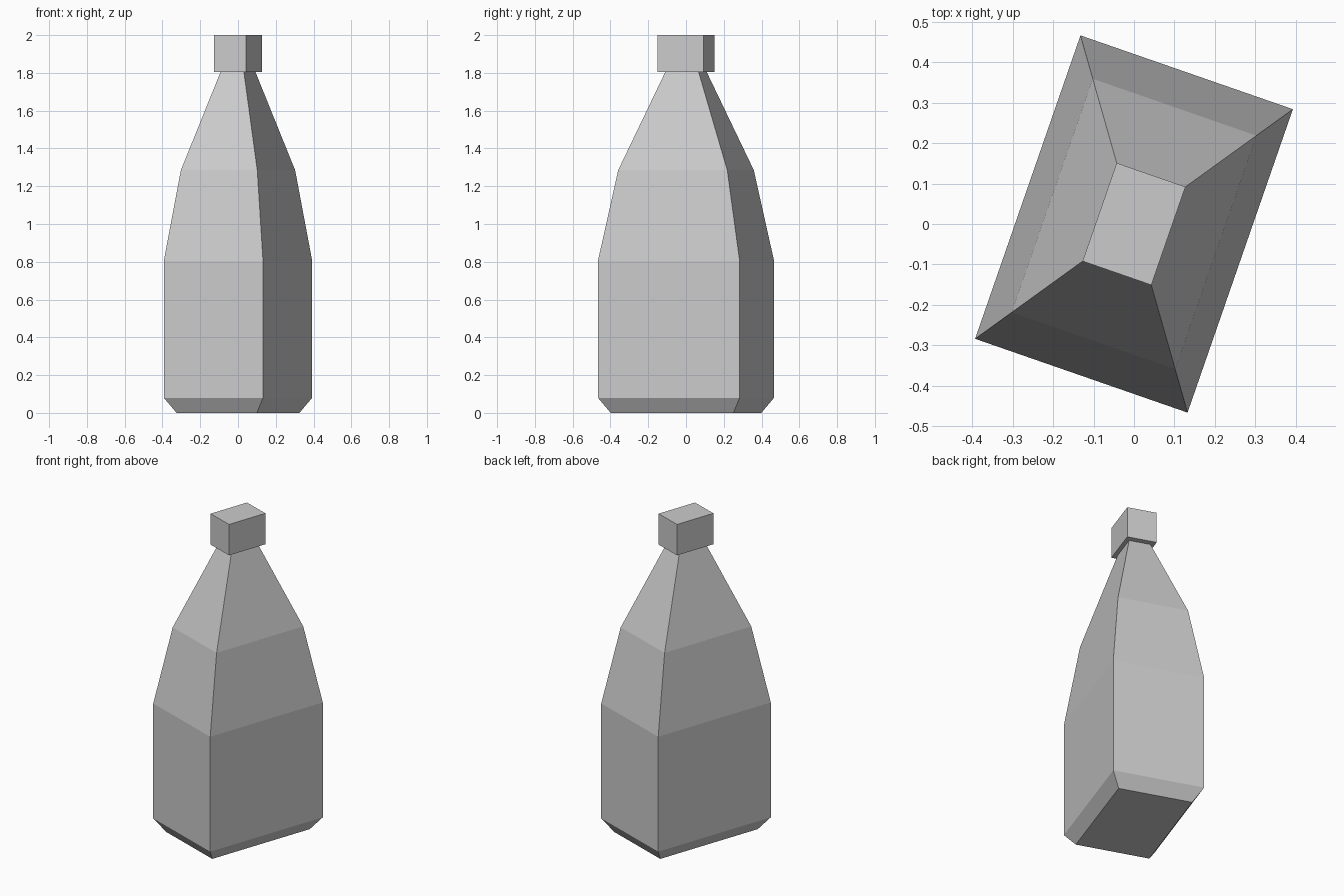
import bpy
import bmesh
import math

cube = bpy.data.objects.get("Cube")
if cube:
    bpy.data.objects.remove(cube, do_unlink=True)

TURN = math.radians(-19.15)

grey = bpy.data.materials.new("light_grey")
grey.use_nodes = True
grey.diffuse_color = (0.6, 0.6, 0.6, 1)
grey.node_tree.nodes["Principled BSDF"].inputs["Base Color"].default_value = (0.6, 0.6, 0.6, 1)


def rectangular_loft(name, levels):
    """Stack rectangles of (half width, half depth, height) into a closed solid."""
    bm = bmesh.new()
    rings = []
    for w, d, z in levels:
        corners = ((-w, -d), (w, -d), (w, d), (-w, d))
        rings.append([bm.verts.new((x, y, z)) for x, y in corners])
    for low, high in zip(rings, rings[1:]):
        for i in range(4):
            j = (i + 1) % 4
            bm.faces.new((low[i], low[j], high[j], high[i]))
    bm.faces.new(rings[0][::-1])
    bm.faces.new(rings[-1])
    bmesh.ops.recalc_face_normals(bm, faces=bm.faces)
    mesh = bpy.data.meshes.new(name)
    bm.to_mesh(mesh)
    bm.free()
    mesh.materials.append(grey)
    obj = bpy.data.objects.new(name, mesh)
    obj.rotation_euler.z = TURN
    bpy.context.collection.objects.link(obj)
    return obj


# Body: chamfered base, straight sides, two tapering shoulder bands
W, D, BASE_INSET = 0.278, 0.397, 0.053
body = [(W - BASE_INSET, D - BASE_INSET, 0), (W, D, 0.08)]
body += [(W * s, D * s, z) for s, z in ((1, 0.805), (0.77, 1.285), (0.235, 1.805))]
rectangular_loft("bottle_body", body)

# Cap: plain block wider than the neck
rectangular_loft("bottle_cap", [(0.09, 0.1285, 1.805), (0.09, 0.1285, 2)])
